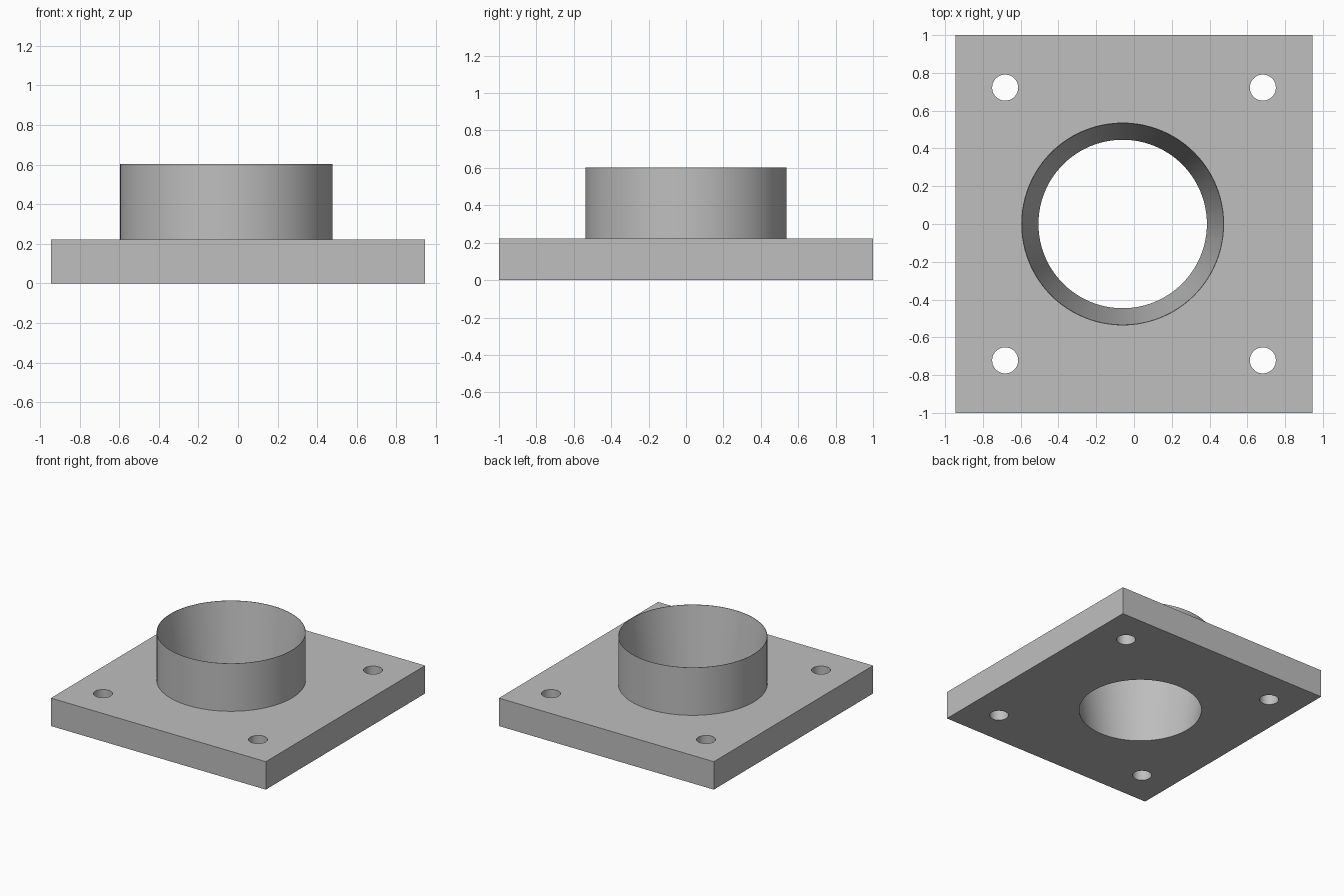
import bpy, math

cube = bpy.data.objects.get("Cube")
if cube:
    bpy.data.objects.remove(cube, do_unlink=True)

PLATE_X, PLATE_Y, PLATE_H = 0.945, 1.0, 0.222   # half sizes and thickness
TOP_Z = 0.602
BORE_X = -0.06
OUTER_R, BORE_BOTTOM_R, BORE_TOP_R = 0.537, 0.446, 0.534

grey = bpy.data.materials.new("plain_grey")
grey.use_nodes = True
grey.diffuse_color = (0.52, 0.52, 0.52, 1)
grey.node_tree.nodes["Principled BSDF"].inputs["Base Color"].default_value = (0.52, 0.52, 0.52, 1)


def cone(name, x, y, z0, z1, r0, r1, sides):
    """Upright cylinder or cone between two heights."""
    bpy.ops.mesh.primitive_cone_add(vertices=sides, radius1=r0, radius2=r1,
                                    depth=z1 - z0, location=(x, y, (z0 + z1) / 2))
    ob = bpy.context.object
    ob.name = name
    ob.data.materials.append(grey)
    return ob


def combine(body, tool, operation):
    """Apply one boolean, then discard the tool."""
    mod = body.modifiers.new(operation.title(), 'BOOLEAN')
    mod.operation, mod.solver, mod.object = operation, 'EXACT', tool
    bpy.context.view_layer.objects.active = body
    bpy.ops.object.modifier_apply(modifier=mod.name)
    bpy.data.objects.remove(tool, do_unlink=True)


# Base plate
bpy.ops.mesh.primitive_cube_add(size=2, location=(0, 0, PLATE_H / 2))
flange = bpy.context.object
flange.name = "flange_with_collar"
flange.scale = (PLATE_X, PLATE_Y, PLATE_H / 2)
bpy.ops.object.transform_apply(location=True, rotation=False, scale=True)
flange.data.materials.append(grey)

# Round collar standing on the plate
combine(flange, cone("collar", BORE_X, 0, PLATE_H / 2, TOP_Z, OUTER_R, OUTER_R, 96), 'UNION')

# Tapered bore, widening to a thin rim at the top
slope = (BORE_TOP_R - BORE_BOTTOM_R) / TOP_Z
over = 0.1
combine(flange, cone("bore_cutter", BORE_X, 0, -over, TOP_Z + over,
                     BORE_BOTTOM_R - slope * over, BORE_TOP_R + slope * over, 96), 'DIFFERENCE')

# Four bolt holes
for sx in (-1, 1):
    for sy in (-1, 1):
        combine(flange, cone("bolt_hole_cutter", sx * 0.682, sy * 0.722,
                             -0.1, PLATE_H + 0.1, 0.069, 0.069, 40), 'DIFFERENCE')

# Smooth round walls, crisp edges
bpy.ops.object.select_all(action='DESELECT')
flange.select_set(True)
bpy.context.view_layer.objects.active = flange
bpy.ops.object.shade_smooth_by_angle(angle=math.radians(30))
